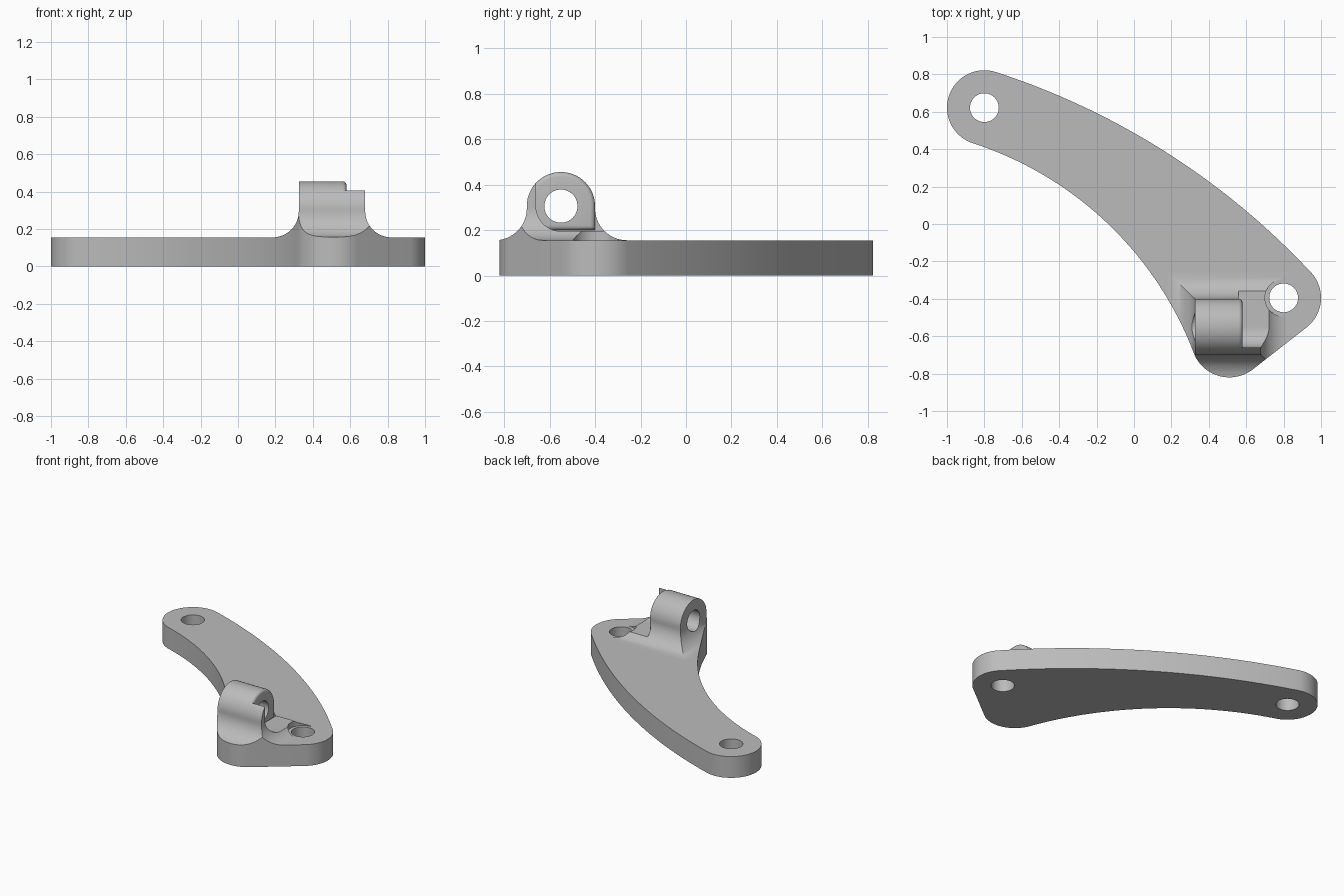
import bpy, bmesh
from math import cos, sin, pi, radians, atan2, hypot, sqrt

cube = bpy.data.objects.get("Cube")
if cube:
    bpy.data.objects.remove(cube)

grey = bpy.data.materials.new("plain grey")
grey.use_nodes = True
colour = (0.5, 0.5, 0.5, 1)
grey.diffuse_color = colour
grey.node_tree.nodes["Principled BSDF"].inputs["Base Color"].default_value = colour


def arc(centre, radius, start, end, n=24):
    a, b = radians(start), radians(end)
    return [(centre[0] + radius * cos(a + (b - a) * i / n),
             centre[1] + radius * sin(a + (b - a) * i / n)) for i in range(n + 1)]


def arc_through(p, m, q, n=40):
    """Inner points of the circular arc from p through m to q."""
    d = 2 * (p[0] * (m[1] - q[1]) + m[0] * (q[1] - p[1]) + q[0] * (p[1] - m[1]))
    sp, sm, sq = (v[0] ** 2 + v[1] ** 2 for v in (p, m, q))
    cx = (sp * (m[1] - q[1]) + sm * (q[1] - p[1]) + sq * (p[1] - m[1])) / d
    cy = (sp * (q[0] - m[0]) + sm * (p[0] - q[0]) + sq * (m[0] - p[0])) / d
    a = atan2(p[1] - cy, p[0] - cx)
    turn = (atan2(q[1] - cy, q[0] - cx) - a + pi) % (2 * pi) - pi
    r = hypot(p[0] - cx, p[1] - cy)
    return [(cx + r * cos(a + turn * i / n), cy + r * sin(a + turn * i / n))
            for i in range(1, n)]


def loft(name, rings, bevel=0):
    """Closed solid skinned over equal rings, optionally rounding the last rim."""
    bm = bmesh.new()
    loops = [[bm.verts.new(p) for p in ring] for ring in rings]
    n = len(loops[0])
    for lo, hi in zip(loops, loops[1:]):
        for i in range(n):
            j = (i + 1) % n
            bm.faces.new((lo[i], lo[j], hi[j], hi[i]))
    bm.faces.new(loops[0])
    cap = bm.faces.new(loops[-1])
    bmesh.ops.recalc_face_normals(bm, faces=bm.faces)
    if bevel:
        bmesh.ops.bevel(bm, geom=list(cap.edges), offset=bevel, segments=4,
                        profile=0.5, affect='EDGES')
    mesh = bpy.data.meshes.new(name)
    bm.to_mesh(mesh)
    bm.free()
    mesh.materials.append(grey)
    obj = bpy.data.objects.new(name, mesh)
    bpy.context.collection.objects.link(obj)
    return obj


def upright(name, pts, low, high):
    return loft(name, [[(x, y, z) for x, y in pts] for z in (low, high)])


def sideways(name, pts, left, right, bevel=0):
    return loft(name, [[(x, y, z) for y, z in pts] for x in (left, right)], bevel)


def combine(obj, other, operation):
    mod = obj.modifiers.new("combine", 'BOOLEAN')
    mod.operation, mod.object, mod.solver = operation, other, 'EXACT'
    bpy.context.view_layer.objects.active = obj
    bpy.ops.object.modifier_apply(modifier=mod.name)
    bpy.data.objects.remove(other)


# Curved plate outline: three rounded corners joined by two bows and a straight
TOP = 0.155
far_hole, near_hole = (-0.8, 0.622), (0.8, -0.395)
far_end = arc(far_hole, 0.2, 70, 249)
lug_end = arc((0.51, -0.615), 0.205, 205, 308)
near_end = arc(near_hole, 0.2, 308, 405)
outline = (far_end + arc_through(far_end[-1], (-0.155, 0.016), lug_end[0])
           + lug_end + near_end
           + arc_through(near_end[-1], (0, 0.487), far_end[0]))

plate = upright("plate", outline, 0, TOP)
for spot in (far_hole, near_hole):
    combine(plate, upright("hole_cutter", arc(spot, 0.077, 0, 360, 48)[:-1], -1, 1),
            'DIFFERENCE')

# Lug base: mitred concave fillet flaring out to the plate
x0, x1, y0, y1, R = 0.325, 0.68, -0.70, -0.40, 0.14
rings = []
for i in range(17):
    a = pi / 2 * i / 16
    d, z = R * (1 - sin(a)), TOP + R * (1 - cos(a))
    rings.append([(x0 - d, y0 - d, z), (x1 + d, y0 - d, z),
                  (x1 + d, y1 + d, z), (x0 - d, y1 + d, z)])
lug = loft("pivot_lug", rings)

# Rounded upper part over the full width
centre = (-0.55, 0.305)
profile = [(y1, 0.2)] + arc(centre, 0.15, 0, 180, 40) + [(y0, 0.2)]
combine(lug, sideways("lug_top", profile, x0, x1), 'UNION')

# Pocket beside the lug, leaving a thin front wall
pocket = arc(centre, 0.11, 180, 270) + [(0, 0.195), (0, 1), (-0.66, 1)]
combine(lug, sideways("pocket_cutter", pocket, 0.56, 1.2), 'DIFFERENCE')
combine(lug, sideways("lug_eye", profile, x0, 0.58, 0.02), 'UNION')

# Trim to the plate edge, clear the bolt head, bore the pivot hole
combine(lug, upright("trim", outline, -1, 1), 'INTERSECT')
combine(lug, upright("bolt_clearance", arc(near_hole, 0.1, 0, 360, 48)[:-1], -1, 1),
        'DIFFERENCE')
combine(lug, sideways("bore_cutter", arc(centre, 0.073, 0, 360, 48)[:-1], -1, 1.5),
        'DIFFERENCE')

# Smooth curved walls, keep edges crisp
bpy.ops.object.select_all(action='DESELECT')
for obj in (plate, lug):
    obj.select_set(True)
bpy.context.view_layer.objects.active = plate
bpy.ops.object.shade_smooth_by_angle(angle=radians(30))
